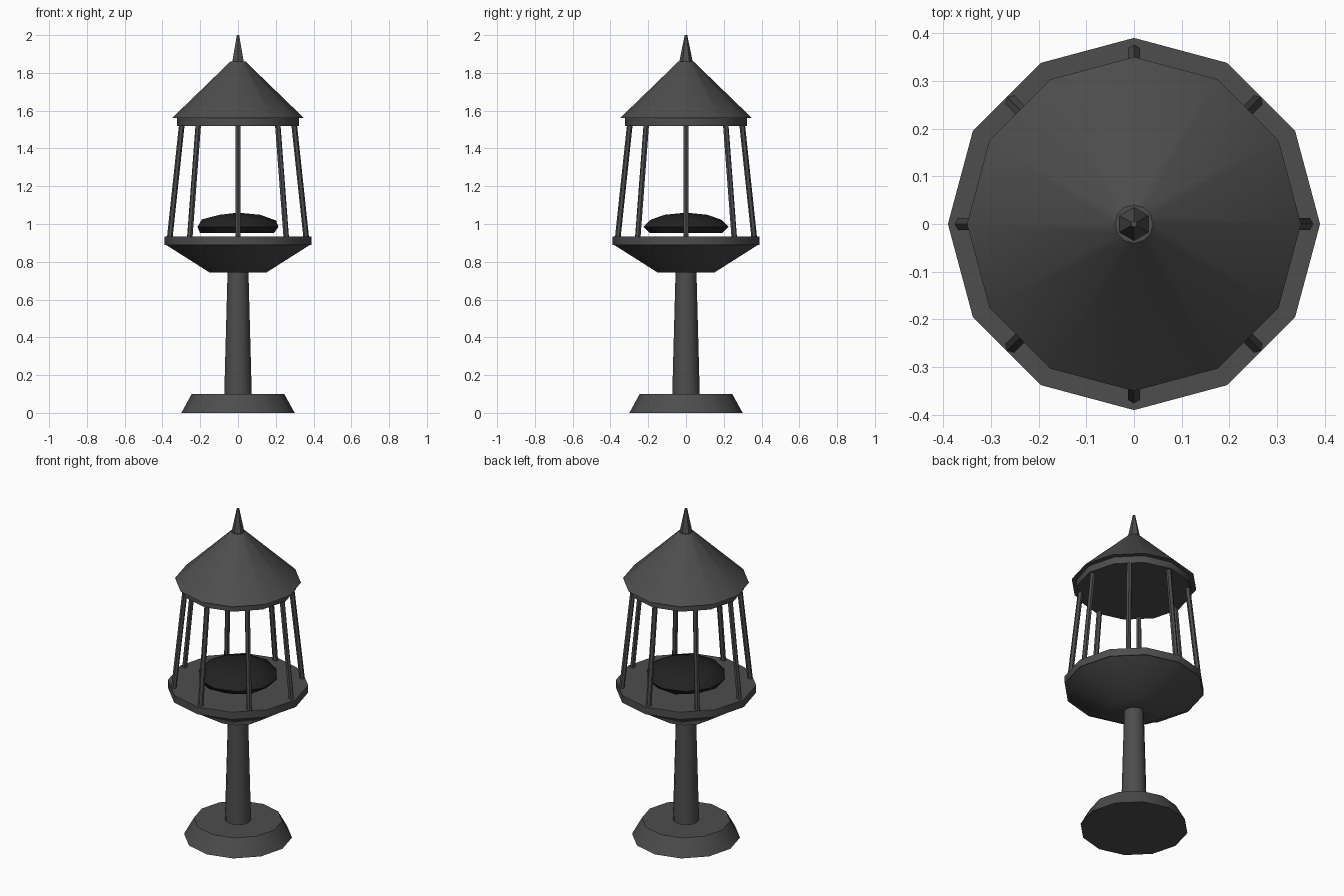
import bpy, bmesh, math

if "Cube" in bpy.data.objects:
    bpy.data.objects.remove(bpy.data.objects["Cube"])


def mat(name, v):
    m = bpy.data.materials.new(name)
    m.diffuse_color = (v, v, v, 1)
    m.use_nodes = True
    m.node_tree.nodes["Principled BSDF"].inputs["Base Color"].default_value = m.diffuse_color
    return m


iron = mat("dark iron", 0.075)
black = mat("coal black", 0.016)


def finish(name, bm, m, angle=35):
    me = bpy.data.meshes.new(name)
    bmesh.ops.recalc_face_normals(bm, faces=bm.faces)
    bm.to_mesh(me)
    bm.free()
    me.materials.append(m)
    ob = bpy.data.objects.new(name, me)
    bpy.context.collection.objects.link(ob)
    bpy.ops.object.select_all(action='DESELECT')
    ob.select_set(True)
    bpy.context.view_layer.objects.active = ob
    bpy.ops.object.shade_smooth_by_angle(angle=math.radians(angle))
    return ob


def frustum(name, z0, r0, z1, r1, sides=12, c0=(0, 0), c1=(0, 0), turn=0.0):
    """Closed tapered prism between two polygon rings."""
    bm = bmesh.new()
    rings = []
    for z, r, c in ((z0, r0, c0), (z1, r1, c1)):
        rings.append([bm.verts.new((c[0] + r * math.cos(turn + math.tau * i / sides),
                                    c[1] + r * math.sin(turn + math.tau * i / sides), z))
                      for i in range(sides)])
    lo, hi = rings
    for i in range(sides):
        j = (i + 1) % sides
        bm.faces.new((lo[i], lo[j], hi[j], hi[i]))
    bm.faces.new(lo[::-1])
    bm.faces.new(hi)
    return finish(name, bm, iron)


# Stand
frustum("base", 0, 0.30, 0.10, 0.245)
frustum("column", 0.09, 0.073, 0.76, 0.055)

# Bowl and flat rim
frustum("bowl", 0.743, 0.15, 0.892, 0.385)
frustum("rim", 0.89, 0.39, 0.935, 0.39)

# Roof
frustum("eave_ring", 1.518, 0.322, 1.562, 0.322)
frustum("roof", 1.56, 0.35, 1.86, 0.04)
frustum("finial", 1.85, 0.037, 2.0, 0.007, sides=6, turn=math.pi / 2)

# Eight leaning cage bars
for k in range(8):
    a = math.tau * k / 8
    d = (math.cos(a), math.sin(a))
    frustum(f"cage_bar_{k + 1}", 0.92, 0.015, 1.53, 0.015, 6,
            (0.362 * d[0], 0.362 * d[1]), (0.297 * d[0], 0.297 * d[1]), a)

# Coal mound: squashed ball with a flat underside
bm = bmesh.new()
bmesh.ops.create_icosphere(bm, subdivisions=2, radius=1)
for v in bm.verts:
    v.co = (v.co.x * 0.225, v.co.y * 0.225, max(0.985 + v.co.z * 0.075, 0.953))
finish("coal_mound", bm, black)
